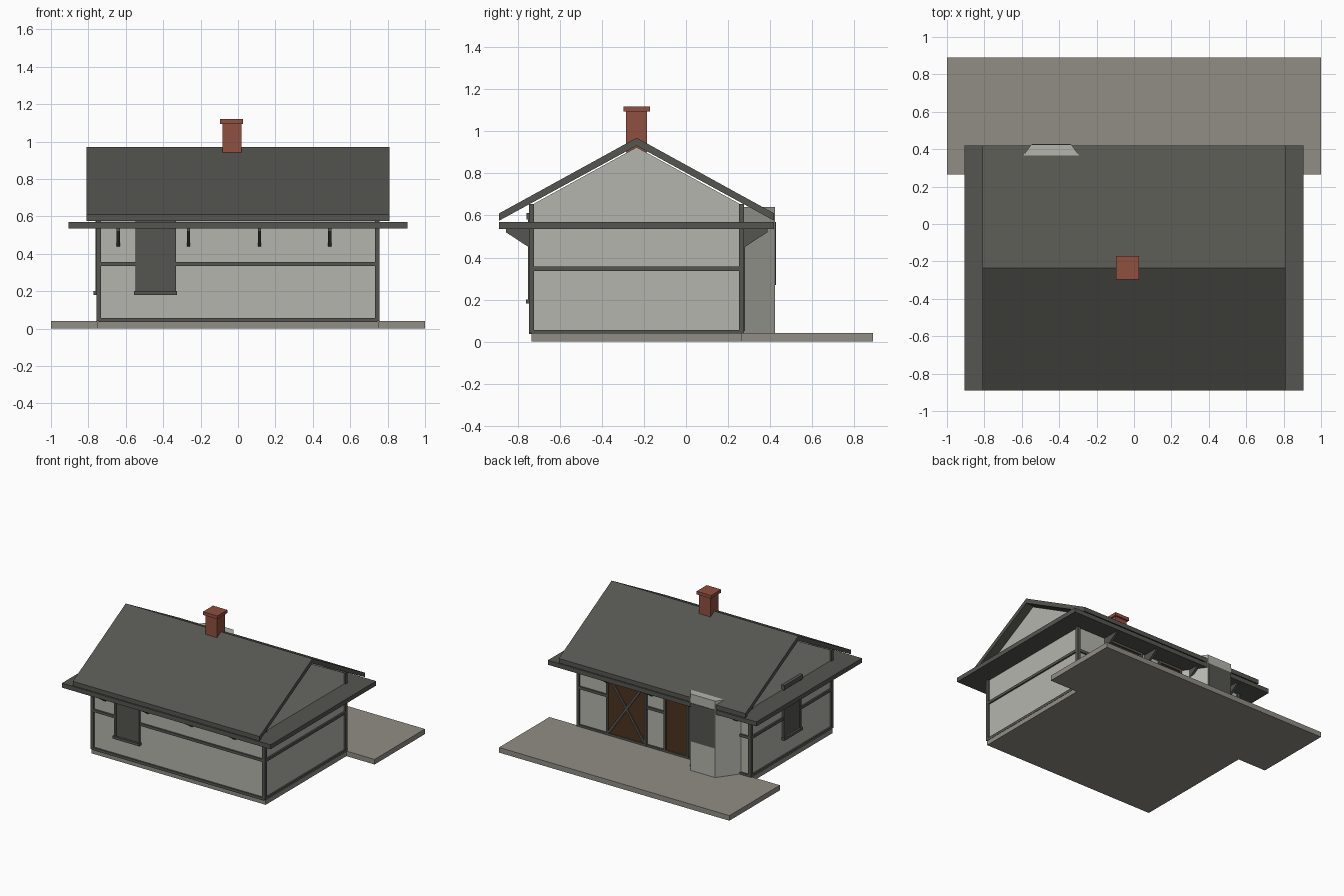
import bpy, bmesh, math
from mathutils import Vector

old = bpy.data.objects.get("Cube")
if old:
    bpy.data.objects.remove(old, do_unlink=True)


def material(name, rgb):
    m = bpy.data.materials.new(name)
    m.use_nodes = True
    m.diffuse_color = (*rgb, 1)
    m.node_tree.nodes["Principled BSDF"].inputs["Base Color"].default_value = (*rgb, 1)
    return m


PLASTER = material("pale_grey_plaster", (0.46, 0.46, 0.42))
DARK = material("dark_grey_timber", (0.09, 0.09, 0.08))
STONE = material("warm_grey_stone", (0.28, 0.27, 0.235))
BRICK = material("red_brick", (0.28, 0.08, 0.05))
WOOD = material("brown_door_wood", (0.075, 0.032, 0.014))


def prism(name, points, axis, lo, hi, mat):
    """Extrude a 2D outline from lo to hi along the x, y or z axis."""
    bm = bmesh.new()
    def place(p, d):
        c = list(p)
        c.insert("xyz".index(axis), d)
        return bm.verts.new(c)
    face = bm.faces.new([place(p, lo) for p in points])
    new = bmesh.ops.extrude_face_region(bm, geom=[face])["geom"]
    shift = Vector([hi - lo if a == axis else 0 for a in "xyz"])
    bmesh.ops.translate(bm, vec=shift, verts=[v for v in new if isinstance(v, bmesh.types.BMVert)])
    bmesh.ops.recalc_face_normals(bm, faces=bm.faces)
    mesh = bpy.data.meshes.new(name)
    bm.to_mesh(mesh)
    bm.free()
    mesh.materials.append(mat)
    ob = bpy.data.objects.new(name, mesh)
    bpy.context.collection.objects.link(ob)
    return ob


def box(name, x, y, z, mat):
    outline = [(x[0], y[0]), (x[1], y[0]), (x[1], y[1]), (x[0], y[1])]
    return prism(name, outline, "z", z[0], z[1], mat)


# Main dimensions
WX, Y0, Y1 = 0.745, -0.735, 0.265       # wall faces
MID = (Y0 + Y1) / 2                     # ridge line
EAVE0, EAVE1 = -0.89, 0.42
OUT = 0.012                             # how far timbers stand proud
PLATE, TOP = 0.535, 0.57                # eaves slab

# Stone base and terrace in one outline
B = 0.755
prism("stone_base", [(-B, Y0), (B, Y0), (B, Y1), (1, Y1), (1, 0.89), (-1, 0.89), (-1, Y1), (-B, Y1)],
      "z", 0, 0.04, STONE)

# Walls with gables
prism("walls", [(Y0, 0.04), (Y1, 0.04), (Y1, 0.65), (MID, 0.925), (Y0, 0.65)], "x", -WX, WX, PLASTER)

# Eaves slab, roof and chimney
box("eaves_slab", (-0.905, 0.905), (EAVE0, EAVE1), (PLATE, TOP), DARK)
prism("roof", [(EAVE0, 0.575), (EAVE0, 0.61), (MID, 0.97), (EAVE1, 0.61), (EAVE1, 0.575), (MID, 0.932)],
      "x", -0.81, 0.81, DARK)
box("chimney", (-0.083, 0.018), (-0.285, -0.185), (0.9, 1.1), BRICK)
box("chimney_cap", (-0.097, 0.028), (-0.297, -0.172), (1.095, 1.12), BRICK)

# Corner posts
for sx in (-1, 1):
    for y in (Y0, Y1):
        cx = sx * WX
        box("corner_post", (cx - OUT, cx + OUT), (y - OUT, y + OUT), (0.04, 0.655), DARK)

# Horizontal rails on all four sides, the back middle rail broken by the doors and bay
for name, z in (("sill_beam", (0.035, 0.056)), ("middle_rail", (0.335, 0.356))):
    box(name + "_front", (-WX, WX), (Y0 - OUT, Y0), z, DARK)
    for sx in (-1, 1):
        box(name + "_end", sorted((sx * WX, sx * (WX + OUT))), (Y0, Y1), z, DARK)
    spans = [(-WX, WX)] if name == "sill_beam" else [(-WX, -0.66), (0, 0.15), (0.5, WX)]
    for span in spans:
        box(name + "_back", span, (Y1, Y1 + OUT), z, DARK)


# Shuttered windows, passing through the eaves slab
def window(place, center):
    """place maps (along wall, outward distance) ranges to x and y ranges."""
    def part(name, half, depth, z, shift=0):
        x, y = place((center + shift - half, center + shift + half), depth)
        box(name, x, y, z, DARK)
    part("window_panel", 0.1, OUT, (0.19, 0.6))
    for s in (-1, 1):
        part("window_jamb", 0.009, 0.017, (0.19, 0.6), s * 0.1)
    part("window_sill", 0.115, 0.027, (0.18, 0.2))
    part("window_header", 0.115, 0.025, (0.58, 0.612))


window(lambda a, d: (a, (Y0 - d, Y0)), -0.44)
window(lambda a, d: ((-WX - d, -WX), a), MID)

# Back doors with frames
for x0, x1 in ((0.15, 0.5), (-0.215, 0)):
    box("door_panel", (x0, x1), (Y1, Y1 + 0.005), (0.056, PLATE), WOOD)
    for x in (x0 + 0.009, x1 - 0.009):
        box("door_post", (x - 0.009, x + 0.009), (Y1, Y1 + 0.015), (0.05, PLATE), DARK)
    box("door_lintel", (x0, x1), (Y1, Y1 + 0.015), (PLATE - 0.018, PLATE), DARK)

# Crossed braces on the wide door
w, h = 0.31, 0.45
for s in (-1, 1):
    half = math.hypot(w, h) / 2
    brace = box("door_brace", (-half, half), (-0.006, 0.006), (-0.009, 0.009), DARK)
    brace.location = (0.325, Y1 + 0.007, 0.288)
    brace.rotation_euler.y = s * math.atan2(h, w)

# Eave brackets, front and back
for x in (-0.64, -0.265, 0.115, 0.49):
    for wall, s in ((Y0, -1), (Y1, 1)):
        outline = [(wall, 0.44), (wall, PLATE), (wall + s * 0.122, PLATE), (wall + s * 0.122, 0.52)]
        prism("eave_bracket", outline, "x", x - 0.009, x + 0.009, DARK)

# Angled bay on the back wall
prism("bay", [(-0.665, Y1), (-0.55, 0.424), (-0.335, 0.424), (-0.22, Y1)], "z", 0.04, 0.64, PLASTER)
box("bay_window", (-0.545, -0.34), (0.42, 0.428), (0.27, TOP), DARK)
